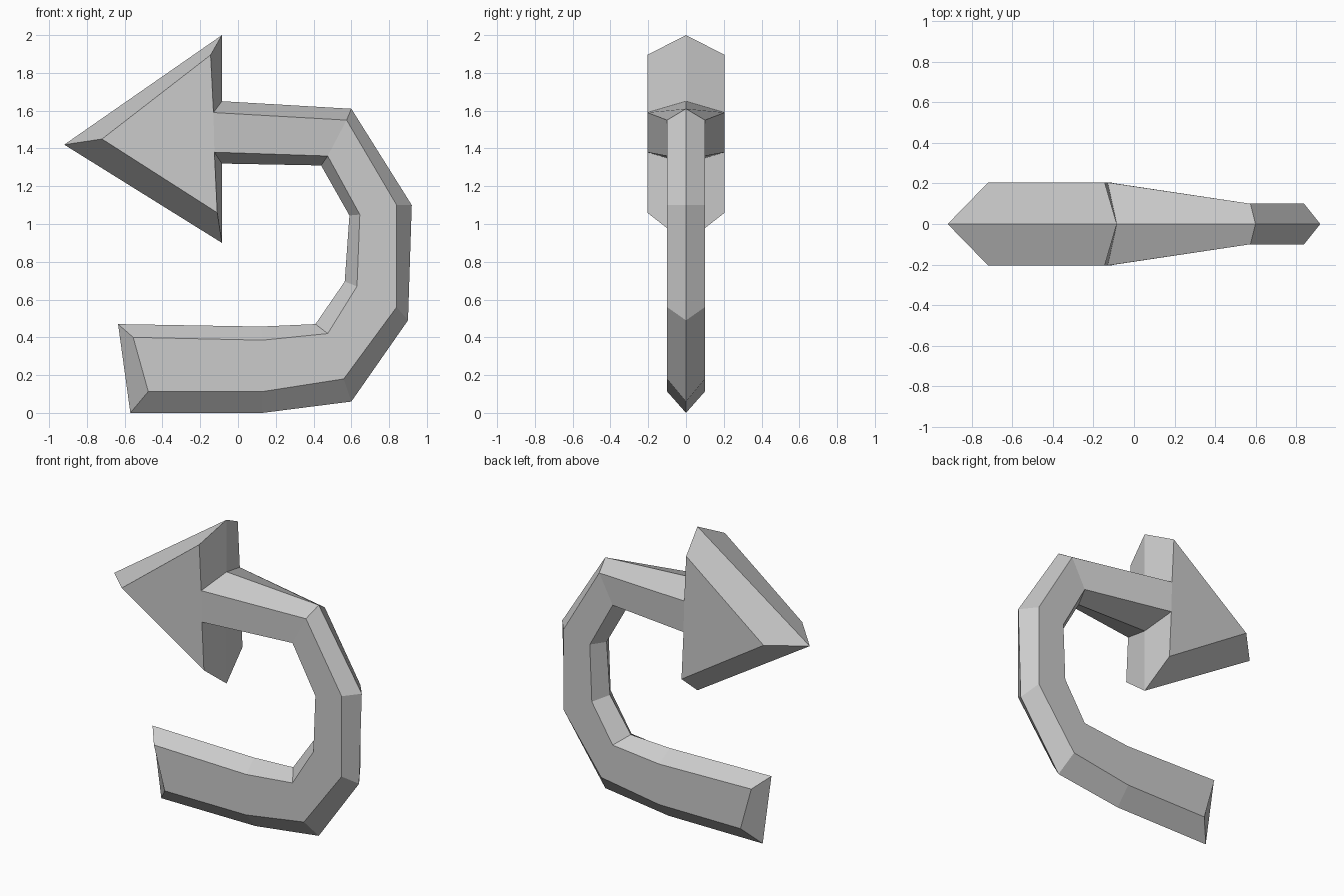
import bpy, bmesh

if "Cube" in bpy.data.objects:
    bpy.data.objects.remove(bpy.data.objects["Cube"])

HEAD, SHAFT = 0.205, 0.1  # half thickness of head and shaft

# Outline, in order: ridge x, ridge z (on y=0), side face x, side face z, half thickness
outline = [
    (-0.085, 2.00, -0.145, 1.895, HEAD),   # 0 head top
    (-0.92, 1.42, -0.72, 1.45, HEAD),      # 1 head tip
    (-0.085, 0.90, -0.11, 1.06, HEAD),     # 2 head bottom
    (-0.085, 1.32, -0.125, 1.38, HEAD),    # 3 lower neck
    (0.44, 1.31, 0.475, 1.36, SHAFT),      # inner curve
    (0.59, 1.045, 0.645, 1.05, SHAFT),
    (0.565, 0.695, 0.63, 0.67, SHAFT),
    (0.41, 0.47, 0.475, 0.42, SHAFT),
    (0.12, 0.457, 0.13, 0.385, SHAFT),
    (-0.635, 0.47, -0.555, 0.40, SHAFT),   # 9 tail end
    (-0.57, 0.00, -0.475, 0.113, SHAFT),
    (0.13, 0.00, 0.13, 0.113, SHAFT),      # outer curve
    (0.60, 0.06, 0.56, 0.18, SHAFT),
    (0.90, 0.49, 0.84, 0.56, SHAFT),
    (0.92, 1.10, 0.84, 1.10, SHAFT),
    (0.60, 1.61, 0.575, 1.55, SHAFT),
    (-0.085, 1.65, -0.13, 1.59, HEAD),     # 16 upper neck
]
n = len(outline)

bm = bmesh.new()
ridge = [bm.verts.new((p[0], 0, p[1])) for p in outline]

for side in (-1, 1):
    face = [bm.verts.new((p[2], side * p[4], p[3])) for p in outline]
    # Bevelled rim
    for i in range(n):
        j = (i + 1) % n
        bm.faces.new((ridge[i], ridge[j], face[j], face[i]))
    # Flat head face
    bm.faces.new([face[i] for i in (0, 1, 2, 3, 16)])
    # Shaft side faces, inner points paired with outer ones
    for i in range(3, 9):
        bm.faces.new((face[i], face[i + 1], face[18 - i], face[19 - i]))

bmesh.ops.recalc_face_normals(bm, faces=bm.faces[:])
mesh = bpy.data.meshes.new("curved_arrow")
bm.to_mesh(mesh)
bm.free()
arrow = bpy.data.objects.new("curved_arrow", mesh)
bpy.context.collection.objects.link(arrow)
